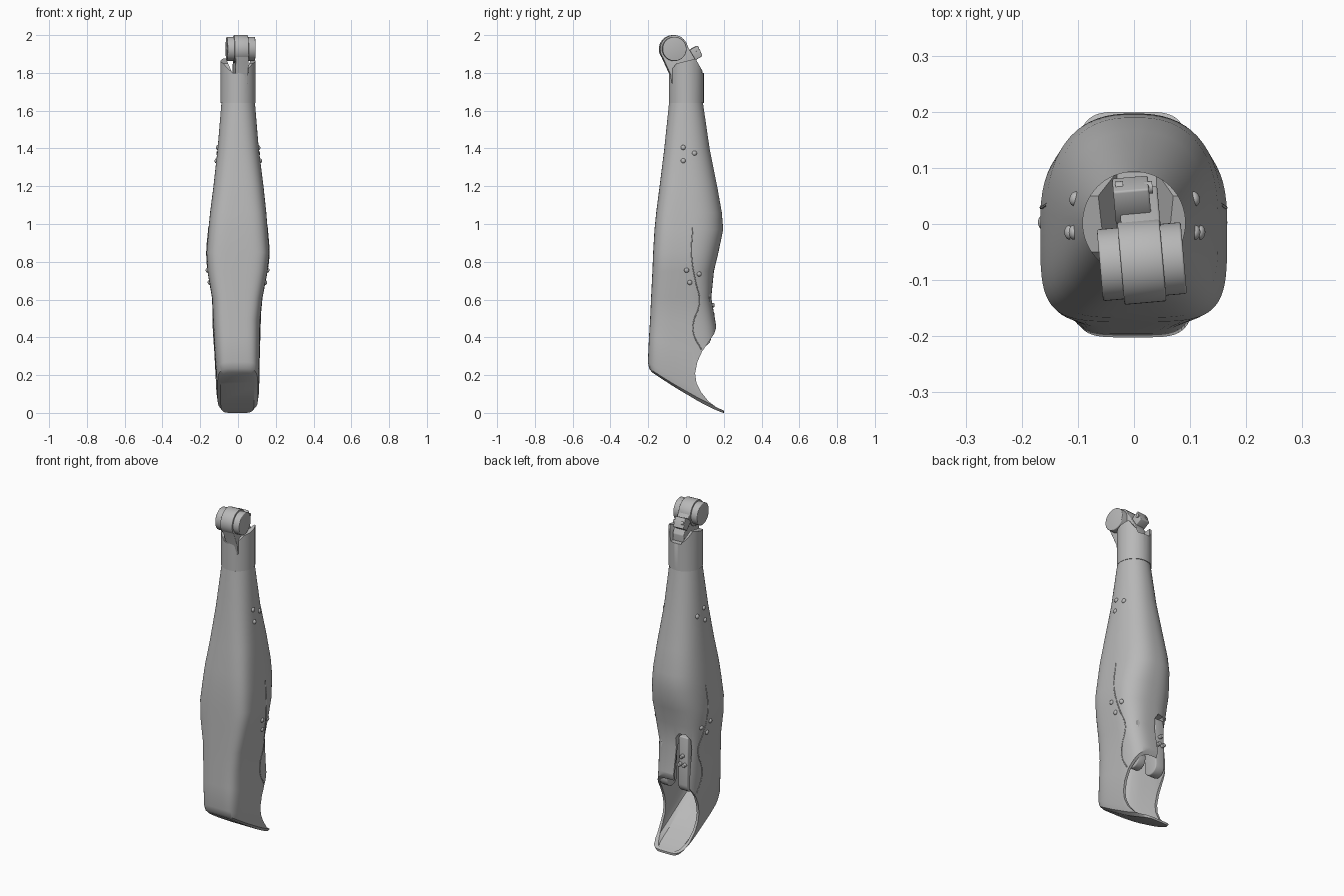
import bpy, bmesh, math
from mathutils import Vector

cube = bpy.data.objects.get("Cube")
if cube:
    bpy.data.objects.remove(cube)

grey = bpy.data.materials.new("mid grey")
grey.use_nodes = True
GREY = (0.48, 0.48, 0.48, 1)
grey.diffuse_color = GREY
grey.node_tree.nodes["Principled BSDF"].inputs["Base Color"].default_value = GREY


def finish(name, bm):
    bmesh.ops.recalc_face_normals(bm, faces=bm.faces)
    mesh = bpy.data.meshes.new(name)
    bm.to_mesh(mesh)
    bm.free()
    mesh.materials.append(grey)
    ob = bpy.data.objects.new(name, mesh)
    bpy.context.collection.objects.link(ob)
    return ob


def apply_all(ob):
    bpy.ops.object.select_all(action='DESELECT')
    ob.select_set(True)
    bpy.context.view_layer.objects.active = ob
    for mod in list(ob.modifiers):
        bpy.ops.object.modifier_apply(modifier=mod.name)


def cut(ob, cutter):
    mod = ob.modifiers.new("cut", 'BOOLEAN')
    mod.operation, mod.solver, mod.object = 'DIFFERENCE', 'EXACT', cutter
    apply_all(ob)
    bpy.data.objects.remove(cutter)


def bevel(ob, width, segments=3):
    mod = ob.modifiers.new("bevel", 'BEVEL')
    mod.width, mod.segments, mod.limit_method = width, segments, 'ANGLE'
    apply_all(ob)
    return ob


def prism(name, pts, axis, lo, hi):
    """Extrude a 2D outline along x (outline in y, z) or along y (outline in x, z)."""
    bm = bmesh.new()
    place = (lambda p, d: (d, *p)) if axis == 'x' else (lambda p, d: (p[0], d, p[1]))
    a, b = ([bm.verts.new(place(p, d)) for p in pts] for d in (lo, hi))
    bm.faces.new(a)
    bm.faces.new(b)
    for i in range(len(pts)):
        j = (i + 1) % len(pts)
        bm.faces.new((a[i], a[j], b[j], b[i]))
    return finish(name, bm)


def cylinder(name, radius, depth, loc, rot=(0, 0, 0), segs=48):
    bm = bmesh.new()
    bmesh.ops.create_cone(bm, cap_ends=True, segments=segs, radius1=radius, radius2=radius, depth=depth)
    ob = finish(name, bm)
    ob.location, ob.rotation_euler = loc, rot
    return ob


def power(v, n):
    return math.copysign(abs(v) ** (2 / n), v)


def loft(name, rings, inset=0.0, n=64):
    """Skin rounded-box rings: z front, z back, y front, y back, x low, x high, front and back squareness."""
    bm = bmesh.new()
    loops = []
    for zf, zb, yf, yb, xl, xr, nf, nb in rings:
        yf, yb, xl, xr = yf + inset, yb - inset, xl + inset, xr - inset
        loop = []
        for i in range(n):
            a = -math.pi / 2 + (i + 0.5) * 2 * math.pi / n
            c, s = math.cos(a), math.sin(a)
            k = nf if s < 0 else nb
            y = power(s, k) * (-yf if s < 0 else yb)
            x = (xl + xr) / 2 + power(c, k) * (xr - xl) / 2
            t = (yb - y) / (yb - yf)
            loop.append(bm.verts.new((x, y, zb + (zf - zb) * max(t, 0) ** 1.2 + inset)))
        loops.append(loop)
    for a, b in zip(loops, loops[1:]):
        for i in range(n):
            j = (i + 1) % n
            bm.faces.new((a[i], a[j], b[j], b[i]))
    for loop in (loops[0], loops[-1]):
        for i in range(n // 2 - 1):
            bm.faces.new((loop[i], loop[i + 1], loop[n - 2 - i], loop[n - 1 - i]))
    return finish(name, bm)


# Shin shell: lofted, hollow below, open at the lower back
upper = [
    (1.64, 1.64, -.09, .09, -.088, .09, 2, 2),
    (1.40, 1.40, -.115, .125, -.108, .11, 2.6, 2.2),
    (1.20, 1.20, -.14, .165, -.13, .135, 3.2, 2.4),
    (1.06, 1.06, -.158, .19, -.148, .15, 3.8, 2.5),
    (0.97, 0.97, -.167, .197, -.157, .157, 4, 2.5),
    (0.85, 0.85, -.174, .172, -.167, .166, 4.5, 2.6),
    (0.75, 0.75, -.178, .148, -.162, .157, 4.5, 2.6),
]
lower = [
    (0.61, 0.61, -.185, .134, -.138, .13, 4.5, 2.8),
    (0.50, 0.46, -.19, .16, -.132, .117, 4.5, 3),
    (0.40, 0.30, -.196, .17, -.126, .116, 4.5, 3.5),
    (0.27, 0.06, -.202, .19, -.115, .112, 5, 4),
    (0.235, 0.02, -.195, .2, -.108, .105, 5, 5),
    (0.215, 0.0, -.18, .2, -.092, .085, 5, 5),
]
shell = loft("shin_shell", upper + lower)
cut(shell, loft("hollow", lower, inset=0.014))
heel = [(.3, .46), (.162, .46), (.15, .42), (.12, .375), (.085, .325), (.06, .27), (.048, .21),
        (.055, .16), (.08, .11), (.12, .06), (.16, .03), (.21, .008), (.3, .008)]
cut(shell, prism("heel_opening", heel, 'x', -.4, .4))
slot = [(-.11, .3), (-.11, .67), (-.09, .7), (-.05, .7), (-.03, .67), (-.03, .3)]
cut(shell, prism("lug_slot", slot, 'y', .075, .4))

# Rounded ankle lugs inside the lower calf
for name, lo, hi, top in (("right_ankle_lug", -.1, -.04, .68), ("left_ankle_lug", .03, .08, .63)):
    arc = [(.085 + .048 * math.cos(a), .4 + .05 * math.sin(a))
           for a in (math.pi * (1 + i / 12) for i in range(13))]
    bevel(prism(name, arc + [(.125, top), (.037, top)], 'x', lo, hi), .006)
for x, z in ((-.085, .52), (-.055, .52), (-.07, .57)):
    bevel(cylinder("lug_bolt", .011, .03, (x, .135, z), (math.pi / 2, 0, 0), 12), .003)

# Domed rivets on both sides, set on the shell surface
rivets = [(-.015, 1.405), (.045, 1.375), (-.015, 1.335), (.003, .755), (.07, .735), (.02, .69)]
for side in (-1, 1):
    for y, z in rivets:
        hit, pos, normal, _ = shell.ray_cast(Vector((side, y, z)), Vector((-side, 0, 0)))
        if hit:
            bm = bmesh.new()
            bmesh.ops.create_uvsphere(bm, u_segments=16, v_segments=8, radius=.013)
            bmesh.ops.scale(bm, vec=(1, 1, .7), verts=bm.verts)
            rivet = finish("rivet", bm)
            rivet.location = pos
            rivet.rotation_euler = normal.to_track_quat('Z', 'Y').to_euler()

# Side seams following the shell
seam = [(.035, .98), (.03, .83), (.05, .7), (.072, .6), (.065, .55), (.042, .49), (.04, .42), (.082, .335)]
for side in (-1, 1):
    path = []
    for y, z in seam:
        hit, pos, _, _ = shell.ray_cast(Vector((side, y, z)), Vector((-side, 0, 0)))
        if hit and abs(pos.x) > .08:
            path.append(pos)
    curve = bpy.data.curves.new("side_seam", 'CURVE')
    curve.dimensions, curve.bevel_depth, curve.bevel_resolution = '3D', .003, 1
    spline = curve.splines.new('BEZIER')
    spline.bezier_points.add(len(path) - 1)
    for point, pos in zip(spline.bezier_points, path):
        point.co = pos
        point.handle_left_type = point.handle_right_type = 'AUTO'
    curve.materials.append(grey)
    bpy.context.collection.objects.link(bpy.data.objects.new("side_seam", curve))

# Knee cuff with sloped top and central channel
cuff = cylinder("knee_cuff", .092, .25, (0, .002, 1.765), segs=64)
roof = [(-.2, 2.1), (-.2, 1.72), (-.09, 1.8), (-.05, 1.85), (.05, 1.875), (.093, 1.8), (.2, 1.6), (.2, 2.1)]
cut(cuff, prism("roof_cut", roof, 'x', -.3, .3))
channel = [(-.075, 1.9), (-.03, 1.8), (.04, 1.8), (.08, 1.9), (.08, 2.1), (-.075, 2.1)]
cut(cuff, prism("channel_cut", channel, 'y', -.3, .3))

# Knee pivot: pin, hub and neck, turned slightly
turn = math.radians(5)
axle = (0, math.pi / 2, turn)
bevel(cylinder("knee_pin", .064, .15, (.014, -.067, 1.927), axle), .004)
bevel(cylinder("knee_hub", .074, .075, (.014, -.067, 1.926), axle), .003)
neck = [(-.135, 1.9), (-.085, 1.79), (-.08, 1.74), (.06, 1.74), (.065, 1.84), (.03, 1.9), (0, 1.95), (-.06, 1.96)]
neck_ob = bevel(prism("knee_neck", neck, 'x', -.035, .035), .004)
neck_ob.rotation_euler.z = turn
neck_ob.location.x = .012

# Clamp block with screws behind the pivot
block = [(.0, 1.9), (.045, 1.865), (.085, 1.89), (.06, 1.945), (.03, 1.93)]
clamp = bevel(prism("clamp_block", block, 'x', -.032, .032), .004)
clamp.rotation_euler.z = turn
for x in (-.026, .026):
    cylinder("clamp_screw", .011, .014, (x, .065, 1.915), axle, 16)

# Smooth shading with sharp edges kept
bpy.ops.object.select_all(action='DESELECT')
for ob in bpy.context.scene.objects:
    if ob.type == 'MESH':
        ob.select_set(True)
        bpy.context.view_layer.objects.active = ob
bpy.ops.object.shade_smooth_by_angle(angle=math.radians(32))
